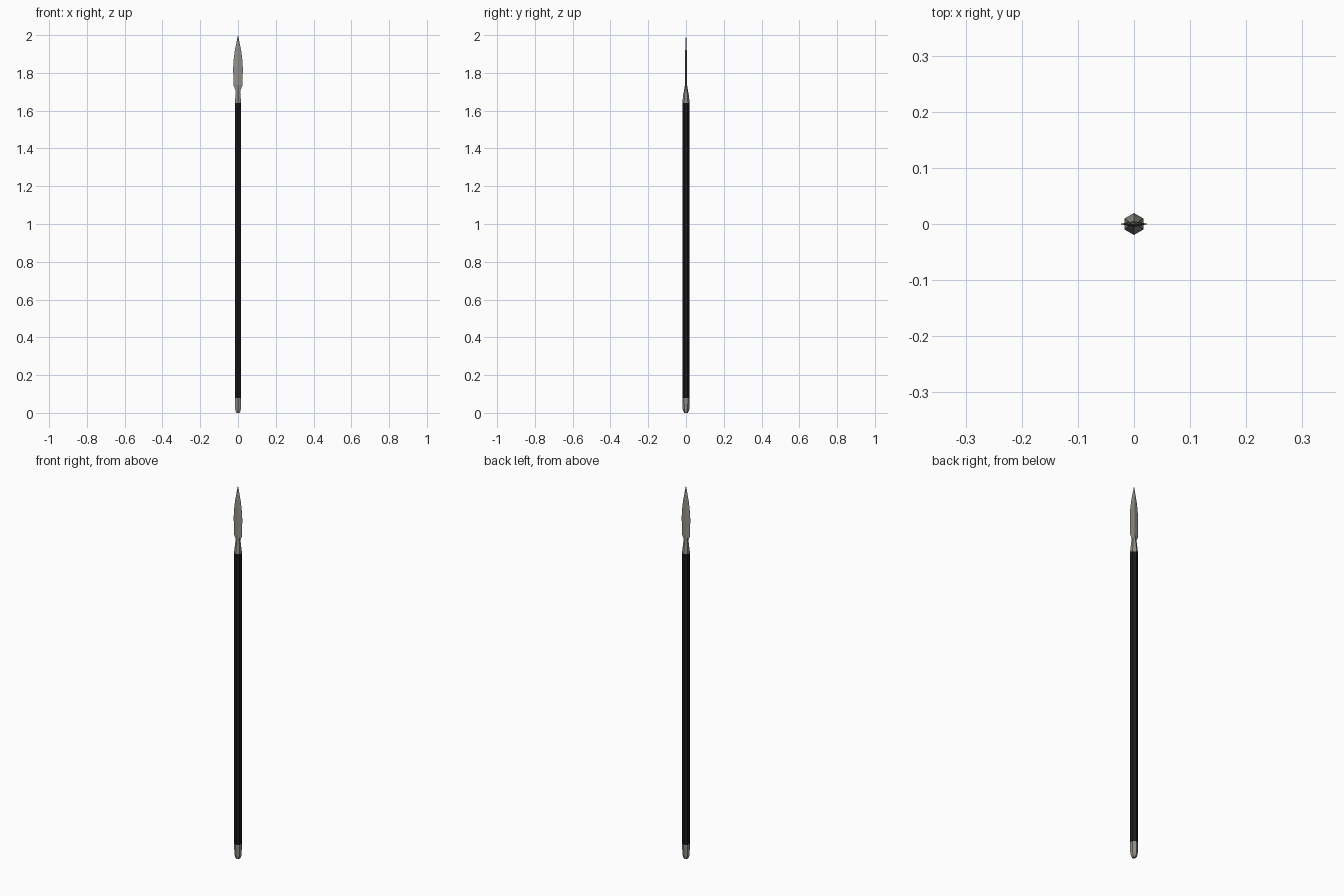
import bpy, bmesh, math

if "Cube" in bpy.data.objects:
    bpy.data.objects.remove(bpy.data.objects["Cube"])

def material(name, col):
    m = bpy.data.materials.new(name)
    m.diffuse_color = (*col, 1)
    m.use_nodes = True
    m.node_tree.nodes["Principled BSDF"].inputs["Base Color"].default_value = m.diffuse_color
    return m

steel = material("dull steel", (0.30, 0.275, 0.25))
black = material("black wood", (0.010, 0.010, 0.011))

def loft(name, rings, sides, mat):
    """Stack of flat-faced rings (z, x radius, y radius), corners on +-y."""
    bm = bmesh.new()
    loops = []
    for z, rx, ry in rings:
        loops.append([bm.verts.new((rx * math.sin(2 * math.pi * i / sides),
                                    ry * math.cos(2 * math.pi * i / sides), z))
                      for i in range(sides)])
    for a, b in zip(loops, loops[1:]):
        for i in range(sides):
            j = (i + 1) % sides
            bm.faces.new((a[i], a[j], b[j], b[i]))
    bm.faces.new(loops[0])
    bm.faces.new(loops[-1])
    bmesh.ops.remove_doubles(bm, verts=bm.verts, dist=1e-5)
    bmesh.ops.recalc_face_normals(bm, faces=bm.faces)
    me = bpy.data.meshes.new(name)
    bm.to_mesh(me)
    bm.free()
    me.materials.append(mat)
    ob = bpy.data.objects.new(name, me)
    bpy.context.collection.objects.link(ob)
    return ob

# Hexagonal shaft
loft("shaft", [(0.07, 0.0185, 0.0185), (1.645, 0.0185, 0.0185)], 6, black)

# Butt cap, rounded off at the foot
loft("butt_cap", [(0, 0.009, 0.009), (0.006, 0.0135, 0.0135), (0.02, 0.0175, 0.0175),
                  (0.08, 0.0195, 0.0195)], 6, steel)

# Socket narrowing into the blade
loft("socket", [(1.64, 0.0195, 0.0195), (1.685, 0.0145, 0.0145),
                (1.71, 0.0125, 0.010), (1.75, 0.006, 0.003)], 6, steel)

# Leaf-shaped blade with a central ridge
loft("blade", [(1.69, 0.011, 0.005), (1.71, 0.0135, 0.005), (1.735, 0.0245, 0.005),
               (1.83, 0.0255, 0.005), (1.88, 0.022, 0.0045), (1.92, 0.0165, 0.004),
               (1.965, 0.0075, 0.003), (2.0, 0.0003, 0.0003)], 4, steel)
